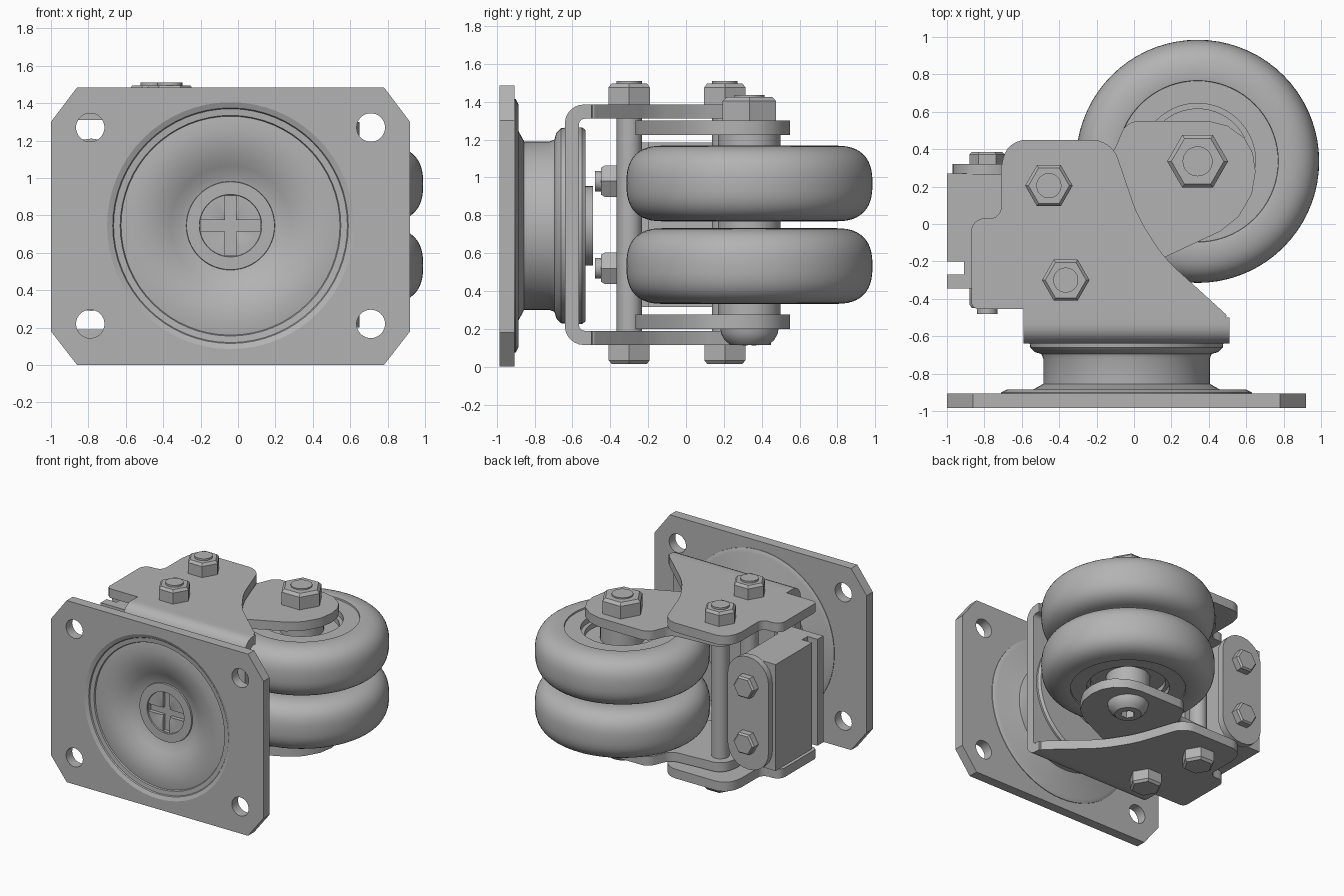
import bpy, bmesh, math
from mathutils import Matrix, Vector

cube = bpy.data.objects.get("Cube")
if cube:
    bpy.data.objects.remove(cube, do_unlink=True)

steel = bpy.data.materials.new("plain grey")
steel.use_nodes = True
grey = (0.45, 0.45, 0.45, 1)
steel.diffuse_color = grey
steel.node_tree.nodes["Principled BSDF"].inputs["Base Color"].default_value = grey

ALONG_Z = Matrix.Identity(4)
ALONG_Y = Matrix.Rotation(-math.pi / 2, 4, 'X')       # height becomes +y
FRONTAL = Matrix.Rotation(math.pi / 2, 4, 'X')        # outline in x, z
SIDEWAYS = Matrix(((0, 0, 1, 0), (1, 0, 0, 0), (0, 1, 0, 0), (0, 0, 0, 1)))


def finish(name, bm, matrix):
    bmesh.ops.remove_doubles(bm, verts=bm.verts, dist=1e-5)
    bmesh.ops.transform(bm, matrix=matrix, verts=bm.verts)
    bmesh.ops.recalc_face_normals(bm, faces=bm.faces)
    mesh = bpy.data.meshes.new(name)
    bm.to_mesh(mesh)
    bm.free()
    mesh.shade_smooth()
    mesh.set_sharp_from_angle(angle=math.radians(35))
    mesh.materials.append(steel)
    obj = bpy.data.objects.new(name, mesh)
    bpy.context.collection.objects.link(obj)
    return obj


def lathe(name, profile, centre=(0, 0, 0), axis=ALONG_Z, sides=48):
    """Revolve (radius, height) points; both ends should sit on the axis."""
    bm = bmesh.new()
    rings = []
    for r, h in profile:
        if r == 0:
            rings.append([bm.verts.new((0, 0, h))] * sides)
        else:
            rings.append([bm.verts.new((r * math.cos(a), r * math.sin(a), h))
                          for a in (math.tau * i / sides for i in range(sides))])
    for low, high in zip(rings, rings[1:]):
        for i in range(sides):
            j = (i + 1) % sides
            quad = list(dict.fromkeys((low[i], low[j], high[j], high[i])))
            if len(quad) > 2:
                bm.faces.new(quad)
    return finish(name, bm, Matrix.Translation(centre) @ axis)


def rod(name, r, h0, h1, centre, axis=ALONG_Z, sides=32):
    return lathe(name, [(0, h0), (r, h0), (r, h1), (0, h1)], centre, axis, sides)


def nut(name, r, h0, h1, centre, axis=ALONG_Z):
    """Hexagon with its outer end, h1, chamfered."""
    return lathe(name, [(0, h0), (r, h0), (r, h0 + 0.82 * (h1 - h0)), (r * 0.86, h1), (0, h1)],
                 centre, axis, 6)


def sheet(name, outline, h0, h1, axis=ALONG_Z):
    """Extrude an outline; a third number on a point rounds that corner."""
    bm = bmesh.new()
    verts = [bm.verts.new((p[0], p[1], h0)) for p in outline]
    bm.faces.new(verts)
    for v, p in zip(verts, outline):
        if len(p) > 2:
            bmesh.ops.bevel(bm, geom=[v], offset=p[2], segments=6, profile=0.5,
                            affect='VERTICES')
    ext = bmesh.ops.extrude_face_region(bm, geom=bm.faces[:])
    moved = [g for g in ext['geom'] if isinstance(g, bmesh.types.BMVert)]
    bmesh.ops.translate(bm, vec=(0, 0, h1 - h0), verts=moved)
    return finish(name, bm, axis)


def box(name, low, high):
    (x0, y0, z0), (x1, y1, z1) = low, high
    return sheet(name, [(x0, y0), (x1, y0), (x1, y1), (x0, y1)], z0, z1)


def cut(obj, cutters):
    for c in cutters:
        c.hide_render = True
        mod = obj.modifiers.new("cut", 'BOOLEAN')
        mod.operation, mod.solver, mod.object = 'DIFFERENCE', 'EXACT', c
    bpy.context.view_layer.update()
    deps = bpy.context.evaluated_depsgraph_get()
    result = bpy.data.meshes.new_from_object(obj.evaluated_get(deps))
    obj.modifiers.clear()
    obj.data = result
    result.set_sharp_from_angle(angle=math.radians(35))
    for c in cutters:
        bpy.data.objects.remove(c, do_unlink=True)


CX, CZ = -0.04, 0.745          # swivel axis
SWIVEL = (CX, 0, CZ)
AXLE = (0.34, 0.335, 0)
MID = 0.75                     # mid height of the fork

# Mounting plate with chamfered corners and four holes
plate = sheet("mounting_plate", [(-0.86, 0), (0.78, 0), (0.92, 0.18), (0.92, 1.30),
                                 (0.78, 1.485), (-0.86, 1.485), (-1, 1.30), (-1, 0.18)],
              0.905, 0.985, FRONTAL)
cut(plate, [rod("hole_cutter", 0.076, -1.1, -0.8, (x, 0, z), ALONG_Y)
            for x in (-0.79, 0.71) for z in (0.22, 1.27)]
    + [rod("dish_cutter", 0.66, -1.1, -0.8, SWIVEL, ALONG_Y, 64)])

# Pressed dish with a cross slot in its centre
dish = lathe("swivel_dish", [(0, -0.845), (0.065, -0.87), (0.165, -0.87), (0.167, -0.88),
                             (0.235, -0.88), (0.237, -0.868), (0.27, -0.876), (0.32, -0.902),
                             (0.38, -0.932), (0.45, -0.95), (0.52, -0.958), (0.585, -0.95),
                             (0.59, -0.96), (0.625, -0.963), (0.63, -0.972), (0.66, -0.985),
                             (0.67, -0.98), (0.67, -0.90), (0.64, -0.885), (0.5, -0.885),
                             (0.4, -0.83), (0, -0.8)], SWIVEL, ALONG_Y, 64)
w, s = 0.16, 0.03
cut(dish, [box("slot_cutter", (CX - a, -0.95, CZ - b), (CX + a, -0.84, CZ + b))
           for a, b in ((w, s), (s, w))])

# Swivel bearing cup and the flanges either side of the fork base
lathe("swivel_cup", [(0, -0.78), (0.41, -0.78), (0.415, -0.885), (0.43, -0.88), (0.445, -0.86),
                     (0.445, -0.72), (0.455, -0.695), (0.49, -0.685), (0.515, -0.66),
                     (0.52, -0.62), (0.52, -0.55), (0.505, -0.53), (0, -0.53)],
      SWIVEL, ALONG_Y, 64)
rod("swivel_rivet", 0.21, -0.54, -0.49, SWIVEL, ALONG_Y)

# Fork: bent base and two matching side plates
sheet("fork_base", [(-0.5, 1.385), (-0.64, 1.385, 0.1), (-0.64, 0.115, 0.1), (-0.5, 0.115),
                    (-0.5, 0.19), (-0.565, 0.19, 0.03), (-0.565, 1.31, 0.03), (-0.5, 1.31)],
      -0.59, 0.51, SIDEWAYS)
fork_outline = [(-0.59, -0.5), (0.51, -0.5, 0.03), (0.16, -0.18, 0.08), (0.02, 0.04, 0.08),
                (-0.12, 0.45, 0.1), (-0.68, 0.45, 0.1), (-0.71, 0.3), (-0.71, 0.03, 0.06),
                (-0.87, 0.03, 0.07), (-0.87, -0.455, 0.04), (-0.59, -0.455)]
arm_outline = [(-0.04, 0.55, 0.06), (0.40, 0.55), (0.50, 0.525), (0.59, 0.46), (0.635, 0.38),
               (0.65, 0.28), (0.63, 0.16), (0.56, 0.04), (0.46, -0.04), (0.16, -0.18),
               (-0.1, -0.27, 0.05), (-0.22, -0.26, 0.05), (-0.6, 0.14, 0.06),
               (-0.56, 0.33, 0.08), (-0.12, 0.36, 0.06)]
for side, sign in (("upper", 1), ("lower", -1)):
    def level(a):
        return MID + sign * a
    sheet(side + "_fork_plate", fork_outline, *sorted((level(0.56), level(0.635))))
    sheet(side + "_swing_arm", arm_outline, *sorted((level(0.475), level(0.55))))

    # Wheel with rounded tread and recessed hub
    half = [(0.28, 0.1), (0.28, 0.14), (0.31, 0.14), (0.31, 0.185), (0.43, 0.185), (0.432, 0.197)]
    for i in range(13):
        t = math.pi / 2 * (1 - i / 12)
        half.append((0.45 + 0.2 * max(math.cos(t), 0) ** 0.78, 0.2 * math.sin(t) ** 0.78))
    profile = [(0, 0.1)] + half + [(r, -h) for r, h in half[-2::-1]] + [(0, -0.1)]
    lathe(side + "_wheel", profile, (AXLE[0], AXLE[1], level(0.218)), ALONG_Z, 72)

# Axle, hub sleeve, axle nut and domed socket head
rod("hub_sleeve", 0.165, 0.27, 1.23, AXLE)
rod("axle", 0.08, 0.2, 1.435, AXLE)
nut("axle_nut", 0.163, 1.30, 1.425, AXLE)
head = lathe("axle_head", [(0, 0.21), (0.155, 0.21), (0.15, 0.175), (0.13, 0.14),
                           (0.10, 0.115), (0, 0.112)], AXLE)
cut(head, [rod("socket_cutter", 0.055, 0.05, 0.17, AXLE, sides=6)])

# Cross bolts through the fork
for name, x, y in (("pivot", -0.455, 0.205), ("stop", -0.365, -0.3)):
    at = (x, y, 0)
    rod(name + "_pin", 0.067, 0.1, 1.51, at)
    nut(name + "_nut", 0.127, 1.38, 1.495, at)
    nut(name + "_bolt_head", 0.125, 0.12, 0.015, at)

# Spring block clamped between a rounded plate and a backing strip
box("spring_block", (-1, -0.2, 0.315), (-0.70, 0.27, 1.185))
box("block_core", (-0.91, -0.275, 0.315), (-0.66, -0.195, 1.185))
box("backing_strip", (-1, -0.345, 0.315), (-0.62, -0.27, 1.185))
sheet("clamp_plate", [(-0.97, 0.29, 0.18), (-0.60, 0.29, 0.18), (-0.60, 1.21, 0.18),
                      (-0.97, 1.21, 0.18)], -0.32, -0.265, FRONTAL)
for name, z in (("lower", 0.52), ("upper", 0.98)):
    at = (-0.785, 0, z)
    rod(name + "_clamp_bolt", 0.055, -0.48, 0.34, at, ALONG_Y)
    nut(name + "_clamp_head", 0.095, 0.31, 0.385, at, ALONG_Y)
    nut(name + "_clamp_nut", 0.095, -0.34, -0.45, at, ALONG_Y)
